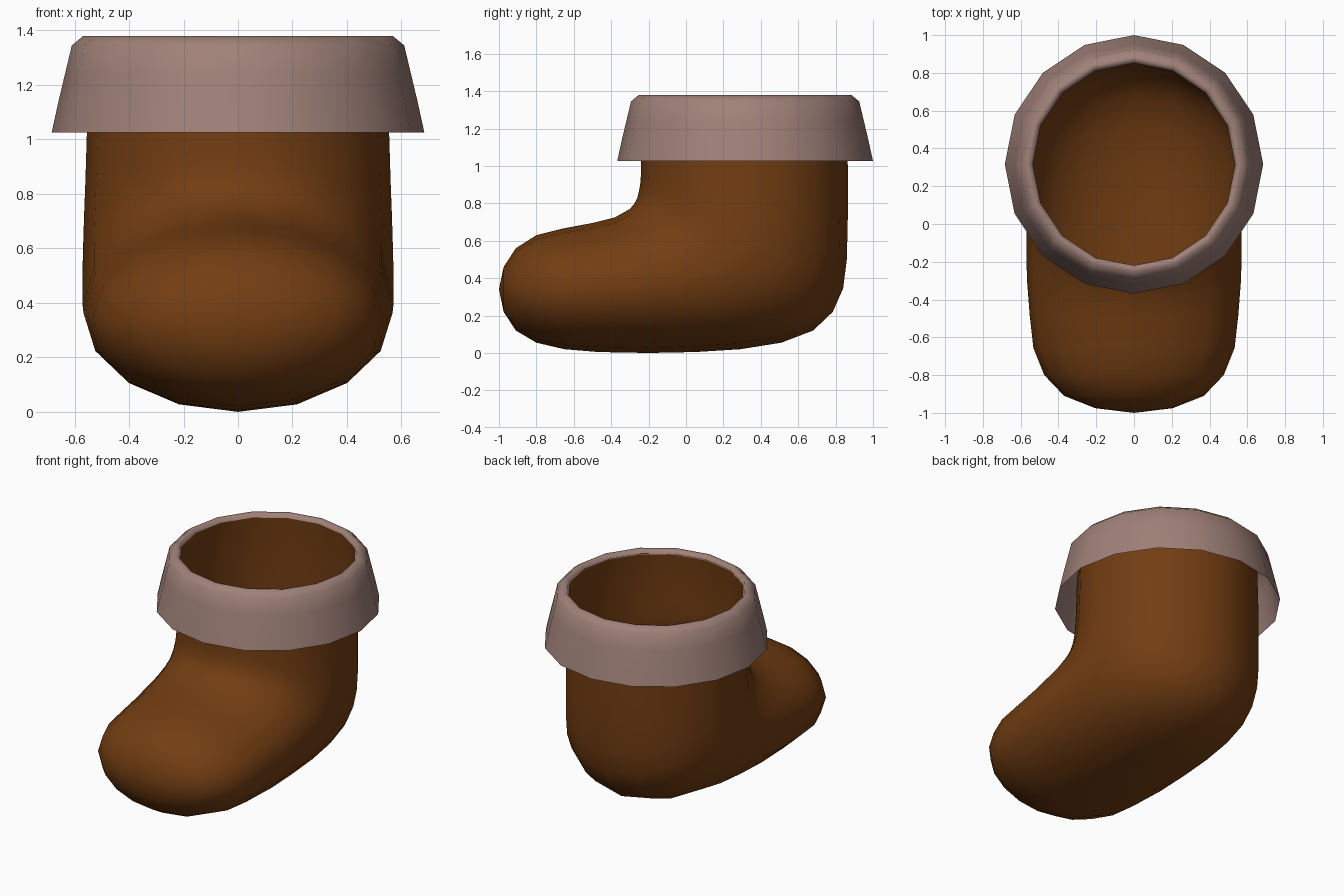
import bpy, bmesh
from math import sin, cos, tau

if "Cube" in bpy.data.objects:
    bpy.data.objects.remove(bpy.data.objects["Cube"])

SIDES = 16


def material(name, rgb):
    m = bpy.data.materials.new(name)
    m.diffuse_color = (*rgb, 1)
    m.use_nodes = True
    m.node_tree.nodes["Principled BSDF"].inputs["Base Color"].default_value = m.diffuse_color
    return m


def loft(name, rings, mat, tip=None):
    """Skin elliptical rings given as (front y, front z, back y, back z, half width)."""
    bm = bmesh.new()
    loops = []
    for fy, fz, by, bz, w in rings:
        cy, cz, dy, dz = (fy + by) / 2, (fz + bz) / 2, (fy - by) / 2, (fz - bz) / 2
        loops.append([bm.verts.new((w * sin(a), cy + dy * cos(a), cz + dz * cos(a)))
                      for a in (tau * i / SIDES for i in range(SIDES))])
    for r, s in zip(loops, loops[1:]):
        for i in range(SIDES):
            j = (i + 1) % SIDES
            bm.faces.new((r[i], s[i], s[j], r[j]))
    if tip:
        v = bm.verts.new(tip)
        r = loops[-1]
        for i in range(SIDES):
            bm.faces.new((r[i], v, r[(i + 1) % SIDES]))
    # outward side is the one facing +x at the widest point
    bm.normal_update()
    f = max(bm.faces, key=lambda f: f.calc_center_median().x)
    if f.normal.x < 0:
        bmesh.ops.reverse_faces(bm, faces=bm.faces[:])
    for f in bm.faces:
        f.smooth = True
    me = bpy.data.meshes.new(name)
    bm.to_mesh(me)
    bm.free()
    me.materials.append(mat)
    ob = bpy.data.objects.new(name, me)
    bpy.context.collection.objects.link(ob)
    return ob


leather = material("brown leather", (0.17, 0.047, 0.006))
fleece = material("pale fleece", (0.35, 0.22, 0.19))

# Boot: straight shaft, rings fanning round the ankle, then foot and toe
loft("boot", [
    (-0.22, 1.355, 0.85, 1.355, 0.535),
    (-0.235, 1.20, 0.86, 1.20, 0.55),
    (-0.24, 1.03, 0.865, 1.00, 0.555),
    (-0.24, 0.98, 0.865, 0.72, 0.56),
    (-0.242, 0.94, 0.86, 0.50, 0.565),
    (-0.245, 0.90, 0.84, 0.345, 0.568),
    (-0.25, 0.875, 0.785, 0.22, 0.57),
    (-0.255, 0.85, 0.68, 0.12, 0.57),
    (-0.26, 0.83, 0.51, 0.055, 0.57),
    (-0.275, 0.80, 0.29, 0.02, 0.57),
    (-0.30, 0.77, 0.05, 0.005, 0.57),
    (-0.38, 0.725, -0.20, 0.0, 0.567),
    (-0.50, 0.695, -0.47, 0.005, 0.552),
    (-0.66, 0.665, -0.65, 0.02, 0.533),
    (-0.80, 0.63, -0.80, 0.055, 0.475),
    (-0.91, 0.56, -0.91, 0.12, 0.37),
    (-0.975, 0.46, -0.975, 0.22, 0.205),
], leather, tip=(0, -1.0, 0.34))

# Cuff: turned-over rim flaring outward, open underneath
CY = 0.316
cuff_profile = [(0.535, 1.35), (0.545, 1.375), (0.568, 1.38), (0.61, 1.345),
                (0.635, 1.24), (0.66, 1.135), (0.684, 1.025)]
loft("cuff", [(CY - r, z, CY + r, z, r) for r, z in cuff_profile], fleece)
